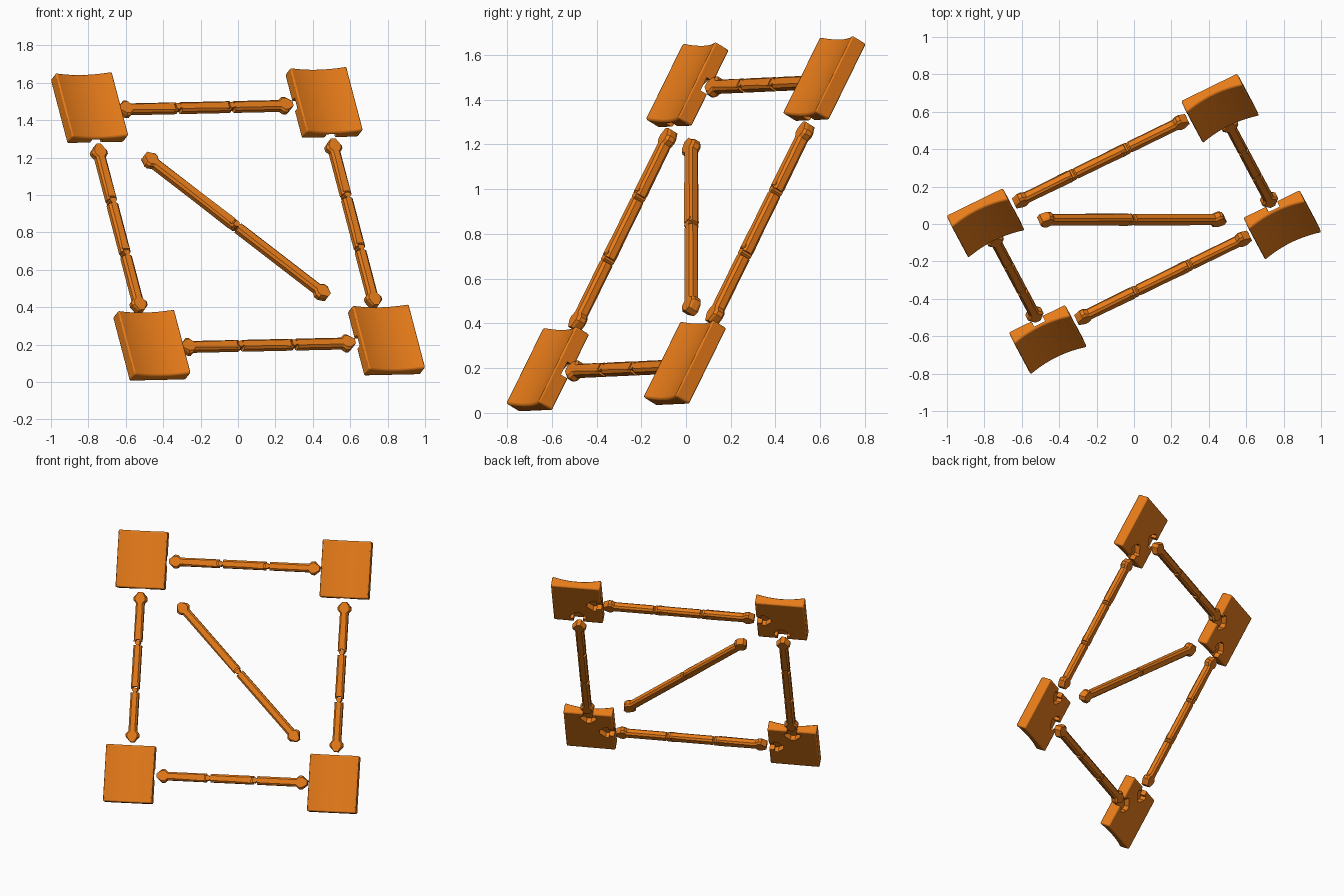
import bpy, bmesh, math
from mathutils import Matrix, Vector

if "Cube" in bpy.data.objects:
    bpy.data.objects.remove(bpy.data.objects["Cube"])

# Tilted frame: u along the width, w along the height, n out of the curved face
U = Vector((0.898, 0.439, 0.02)).normalized()
W = Vector((-0.22, 0.433, 0.873))
W = (W - U * W.dot(U)).normalized()
N = U.cross(W)
FRAME = Matrix((U, W, N)).transposed().to_4x4()
FRAME.translation = Vector((0, 0, 0.846))

HALF_U, HALF_W = 0.698, 0.727        # pad centre positions
PAD_U, PAD_W, PAD_T = 0.335, 0.39, 0.08
BAR, DEPTH, CHAMFER = 0.0285, 0.052, 0.012
BAR_N = -0.03

orange = bpy.data.materials.new("orange")
orange.diffuse_color = (0.8, 0.2, 0.01, 1)
orange.use_nodes = True
orange.node_tree.nodes["Principled BSDF"].inputs["Base Color"].default_value = orange.diffuse_color


def add_object(name, layers, matrix):
    """Skin a stack of equal-length outlines and cap both ends."""
    bm = bmesh.new()
    rings = [[bm.verts.new(p) for p in ring] for ring in layers]
    count = len(rings[0])
    for a, b in zip(rings, rings[1:]):
        for i in range(count):
            j = (i + 1) % count
            bm.faces.new((a[i], a[j], b[j], b[i]))
    bm.faces.new(rings[0][::-1])
    bm.faces.new(rings[-1])
    bmesh.ops.recalc_face_normals(bm, faces=bm.faces)
    mesh = bpy.data.meshes.new(name)
    bm.to_mesh(mesh)
    bm.free()
    obj = bpy.data.objects.new(name, mesh)
    bpy.context.collection.objects.link(obj)
    obj.matrix_world = matrix
    mesh.materials.append(orange)
    return obj


# Bar end shapes as (distance inward, half width), from the axis outward
ENDS = {
    "head": [(0, 0.014), (0.035, 0.046), (0.055, 0.046), (0.075, BAR)],
    "knob": [(-0.032, 0.010), (-0.024, 0.018), (-0.014, 0.018),
             (-0.006, 0.010), (0, 0.010), (0, BAR)],
    "notch": [(0.034, 0.013), (0.026, 0.021), (0.014, 0.021),
              (0.006, 0.013), (0, 0.013), (0, BAR)],
}


def bar_piece(name, start, end, start_kind, end_kind, matrix):
    half = [(start + s, h) for s, h in ENDS[start_kind]]
    half += [(end - s, h) for s, h in reversed(ENDS[end_kind])]
    layers = []
    for z, inset in ((-DEPTH / 2, CHAMFER), (-DEPTH / 2 + CHAMFER, 0),
                     (DEPTH / 2 - CHAMFER, 0), (DEPTH / 2, CHAMFER)):
        side = [(x, h - inset if h >= BAR else h) for x, h in half]
        layers.append([(x, h, z) for x, h in side]
                      + [(x, -h, z) for x, h in reversed(side)])
    return add_object(name, layers, matrix)


def bar(name, centre, angle, half_length, splits):
    matrix = (FRAME @ Matrix.Translation((centre[0], centre[1], BAR_N))
              @ Matrix.Rotation(angle, 4, 'Z'))
    cuts = [-half_length] + splits + [half_length]
    last = len(cuts) - 2
    for i in range(last + 1):
        bar_piece(f"{name}_piece_{i + 1}",
                  cuts[i] + (0.013 if i else 0),
                  cuts[i + 1] - (0.013 if i < last else 0),
                  "knob" if i else "head",
                  "notch" if i < last else "head", matrix)


# Side bars and the diagonal brace
for label, s in (("top", 1), ("bottom", -1)):
    bar(label + "_bar", (0, s * HALF_W), 0, 0.515, [-0.16, 0.16])
for label, s in (("left", -1), ("right", 1)):
    bar(label + "_bar", (s * HALF_U, 0), -math.pi / 2, 0.508, [-0.16, 0.16])
bar("diagonal_brace", (0, 0), math.atan2(-0.878, 0.86), 0.62, [0.0])


def socket_cutter(name, matrix, direction, reach):
    """Arrow-shaped pocket running in from a pad edge, open at the back."""
    d = Vector(direction)
    p = Vector((-d.y, d.x))
    half = [(-0.03, 0.033), (0.035, 0.033), (0.035, 0.054),
            (0.06, 0.054), (0.1, 0.015)]
    pts = [d * (reach - s) + p * h for s, h in half]
    pts += [d * (reach - s) - p * h for s, h in reversed(half)]
    cutter = add_object(name, [[(q.x, q.y, z) for q in pts]
                               for z in (-0.08, 0.0)], matrix)
    cutter.hide_render = True
    cutter.hide_viewport = True
    return cutter


# Corner pads: flat back, concave front, two sockets each
STEPS, DIP = 16, 0.025
for vert, sw in (("top", 1), ("bottom", -1)):
    for side, su in (("left", -1), ("right", 1)):
        matrix = FRAME @ Matrix.Translation((su * HALF_U, sw * HALF_W, 0))
        profile = [(-PAD_U / 2, -PAD_T / 2), (PAD_U / 2, -PAD_T / 2)]
        for i in range(STEPS + 1):
            t = 1 - 2 * i / STEPS
            profile.append((t * PAD_U / 2, PAD_T / 2 - DIP * (1 - t * t)))
        pad = add_object(f"{vert}_{side}_pad",
                         [[(x, y, z) for x, z in profile]
                          for y in (-PAD_W / 2, PAD_W / 2)], matrix)
        bevel = pad.modifiers.new("soft_edges", 'BEVEL')
        bevel.width = 0.009
        bevel.segments = 2
        bevel.limit_method = 'ANGLE'
        bevel.angle_limit = math.radians(40)
        for tag, direction, reach in (("side", (-su, 0), PAD_U / 2),
                                      ("end", (0, -sw), PAD_W / 2)):
            cut = pad.modifiers.new(tag + "_socket", 'BOOLEAN')
            cut.operation = 'DIFFERENCE'
            cut.solver = 'EXACT'
            cut.object = socket_cutter(f"{vert}_{side}_{tag}_socket_cutter",
                                       matrix, direction, reach)
        bpy.ops.object.select_all(action='DESELECT')
        pad.select_set(True)
        bpy.context.view_layer.objects.active = pad
        bpy.ops.object.shade_smooth_by_angle(angle=math.radians(30))
